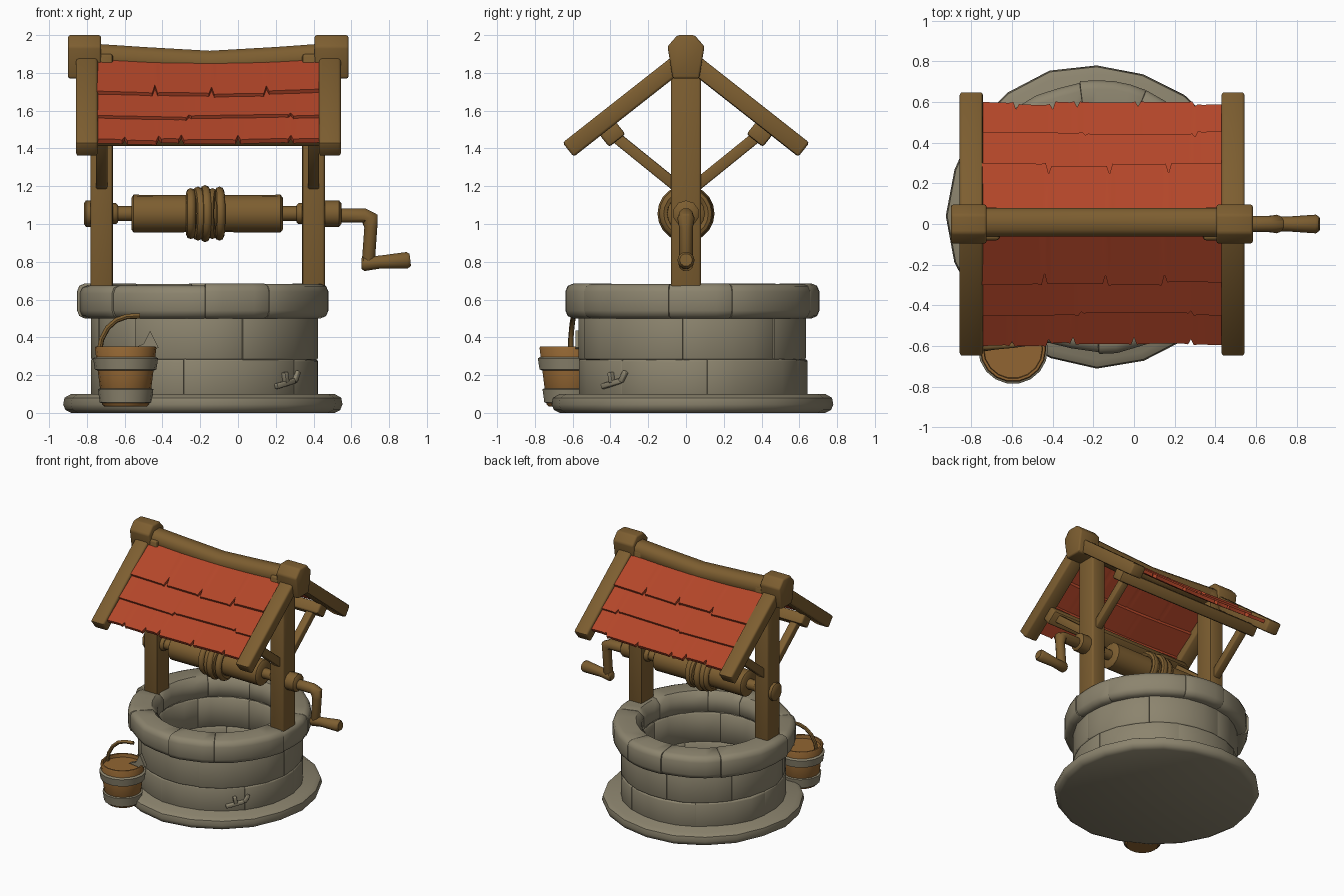
import bpy, bmesh, math, random
from mathutils import Vector as V

if "Cube" in bpy.data.objects:
    bpy.data.objects.remove(bpy.data.objects["Cube"])

random.seed(4)
CX, CY = -0.183, 0.032          # centre of the stone well
X, Y, Z = V((1, 0, 0)), V((0, 1, 0)), V((0, 0, 1))


def material(name, rgb):
    m = bpy.data.materials.new(name)
    m.diffuse_color = (*rgb, 1)
    m.use_nodes = True
    m.node_tree.nodes["Principled BSDF"].inputs["Base Color"].default_value = m.diffuse_color
    return m


STONE = material("grey stone", (0.262, 0.231, 0.156))
WOOD = material("brown wood", (0.205, 0.112, 0.030))
ROOF = material("red shingle", (0.45, 0.061, 0.022))
PAIL = material("bucket wood", (0.285, 0.130, 0.032))


def loft(name, lofts, mat, closed=False, bevel=0, limit=60, smooth=45):
    """Skin one or more lists of equal-sized rings into one object."""
    bm = bmesh.new()
    for rings in lofts:
        vs = [[bm.verts.new(p) for p in r] for r in rings]
        n = len(vs[0])
        for i in range(len(vs) if closed else len(vs) - 1):
            a, b = vs[i], vs[(i + 1) % len(vs)]
            for j in range(n):
                k = (j + 1) % n
                bm.faces.new((a[j], a[k], b[k], b[j]))
        if not closed:
            bm.faces.new(vs[0][::-1])
            bm.faces.new(vs[-1])
    bmesh.ops.recalc_face_normals(bm, faces=bm.faces[:])
    if bevel:
        es = [e for e in bm.edges if e.calc_face_angle(0) > math.radians(limit)]
        bmesh.ops.bevel(bm, geom=es, offset=bevel, segments=2, profile=0.5, affect='EDGES')
    me = bpy.data.meshes.new(name)
    bm.to_mesh(me)
    bm.free()
    me.materials.append(mat)
    me.shade_smooth()
    me.set_sharp_from_angle(angle=math.radians(smooth))
    ob = bpy.data.objects.new(name, me)
    bpy.context.collection.objects.link(ob)
    return ob


def beam(name, p0, p1, w, h, u, mat=WOOD, bevel=0.014):
    """Rectangular timber; w is measured along u, h across it."""
    p0, p1 = V(p0), V(p1)
    v = (p1 - p0).normalized().cross(u)
    sec = [u * a * w / 2 + v * b * h / 2 for a, b in ((-1, -1), (1, -1), (1, 1), (-1, 1))]
    return loft(name, [[[p + s for s in sec] for p in (p0, p1)]], mat, bevel=bevel)


def tube_rings(pts, radii, ref, n=12, closed=False):
    pts = [V(p) for p in pts]
    m, out = len(pts), []
    for i, p in enumerate(pts):
        a = pts[(i - 1) % m] if closed else pts[max(i - 1, 0)]
        b = pts[(i + 1) % m] if closed else pts[min(i + 1, m - 1)]
        t = (b - a).normalized()
        v = t.cross(ref).normalized()
        u = v.cross(t)
        out.append([p + radii[i] * (u * math.cos(q) + v * math.sin(q))
                    for q in (math.tau * k / n for k in range(n))])
    return out


def on(a, r, z):
    return V((CX + r * math.cos(a), CY + r * math.sin(a), z))


def lathe(name, prof, c, mat, n=20, jitter=0, bevel=0):
    f = [1 + random.uniform(-jitter, jitter) for _ in range(n)]
    rings = [[V((c[0] + r * f[k] * math.cos(math.tau * k / n),
                 c[1] + r * f[k] * math.sin(math.tau * k / n), z))
              for k in range(n)] for r, z in prof]
    return loft(name, [rings], mat, bevel=bevel)


def stone_ring(name, count, r0, r1, z0, z1, ch, start, dr, dz):
    """Ring of abutting curved stones with slightly different sizes."""
    cuts = [start + math.tau * (k + random.uniform(-0.2, 0.2)) / count for k in range(count)]
    cuts.append(cuts[0] + math.tau)
    stones = []
    for a0, a1 in zip(cuts, cuts[1:]):
        R, T, rings = r1 + random.uniform(-dr, dr), z1 + random.uniform(-dz, dz), []
        for i in range(5):
            a, q = a0 + (a1 - a0) * i / 4, R + random.uniform(-dr, dr) * 0.5
            prof = ((r0 + ch, z0), (q - ch, z0), (q - ch * .3, z0 + ch * .3), (q, z0 + ch),
                    (q, T - ch), (q - ch * .3, T - ch * .3), (q - ch, T),
                    (r0 + ch, T), (r0, T - ch), (r0, z0 + ch))
            rings.append([on(a, r, z) for r, z in prof])
        stones.append(rings)
    return loft(name, stones, STONE, bevel=0.005, limit=62)


# Stone well: footing, core, two wall courses, rim
lathe("stone_footing", [(0.70, 0), (0.73, 0.015), (0.742, 0.045), (0.735, 0.08), (0.70, 0.10)],
      (CX, 0.04), STONE, 20, 0.015)
loft("wall_core", [[[on(math.tau * k / 32, r, z) for r, z in
                     ((0.585, .05), (0.585, .64), (0.475, .64), (0.475, .05))]
                    for k in range(32)]], STONE, closed=True)
stone_ring("wall_lower_course", 7, 0.465, 0.608, 0.08, 0.285, 0.012, 0.2, 0.010, 0.004)
stone_ring("wall_upper_course", 7, 0.465, 0.602, 0.28, 0.52, 0.012, 0.65, 0.010, 0.0)
stone_ring("rim_stones", 9, 0.455, 0.665, 0.50, 0.68, 0.042, 0.4, 0.010, 0.006)

# Small raised chips on the wall
for i, (a, za, b, zb) in enumerate(((-51, .14, -38, .17), (-44, .16, -45, .215), (-38, .165, -35, .22))):
    a, b = math.radians(a), math.radians(b)
    beam(f"stone_chip_{i}", on(a, .607, za), on(b, .607, zb), 0.035, 0.028,
         V((math.cos(a), math.sin(a), 0)), STONE, 0.006)

# Timber frame, mirrored left/right and front/back
for side, px, rx, cx0, cx1 in (("left", -0.722, -0.80, -0.90, -0.725), ("right", 0.40, 0.487, 0.405, 0.585)):
    beam(f"{side}_post", (px, 0, 0.62), (px, 0, 1.90), 0.12, 0.16, X)
    out = cx0 if side == "left" else cx1
    hexa = ((-.098, 1.94), (-.045, 2.0), (.045, 2.0), (.098, 1.94), (.07, 1.77), (-.07, 1.77))
    loft(f"{side}_ridge_cap", [[[(x, y, z) for y, z in hexa] for x in (cx0, cx1)]],
         WOOD, bevel=0.012, limit=30)
    for s, end in ((-1, "front"), (1, "back")):
        beam(f"{side}_{end}_rafter", (rx, s * .03, 1.86), (rx, s * .624, 1.393), 0.115, 0.095, X)
        beam(f"{side}_{end}_brace", (px, s * .05, 1.20), (px, s * .39, 1.475), 0.06, 0.06, X, bevel=0.008)
for s, end in ((-1, "front"), (1, "back")):
    beam(f"{end}_purlin", (-0.80, s * .39, 1.475), (0.48, s * .39, 1.475), 0.11, 0.085,
         V((0, s * .79, -.62)).normalized())

# Sagging ridge beam
ridge = []
for x, z in ((-0.85, 1.895), (-0.5, 1.872), (-0.15, 1.852), (0.2, 1.872), (0.52, 1.895)):
    ridge.append([(x, .008 + .07 * a, z + .065 * b) for a, b in
                  ((-1, -.6), (-1, .5), (-.5, 1), (.5, 1), (1, .5), (1, -.6), (.6, -1), (-.6, -1))])
loft("ridge_beam", [ridge], WOOD, smooth=50)

# Shingle rows: notched lower edges, lower end raised over the row beneath
ROWS = (("lower", 0.40, 0.600, (-0.60, -0.42, -0.30, 0.0, 0.28), 0.035, 0.0),
        ("middle", 0.24, 0.452, (-0.26, 0.28), 0.018, 0.006),
        ("upper", 0.03, 0.300, (-0.44, -0.14, 0.15), 0.055, 0.012))
for s, end in ((-1, "front"), (1, "back")):
    for row, y0, y1, notches, deep, lift in ROWS:
        stations, drop = [], 0.0
        stations.append((-0.75, 0.0))
        for c in notches:
            c += 0.02 * (s > 0)
            d = random.uniform(0.6, 1.1) * deep
            stations += [(c - .035, drop - .004), (c - .014, drop), (c, drop - d)]
            drop = random.uniform(-.014, .006)
            stations += [(c + .014, drop), (c + .035, drop - .003)]
        stations.append((0.43, drop))
        rings = []
        for x, d in stations:
            sag = 0.022 * (1 - ((x + .16) / .6) ** 2)

            def at(y, off):
                return (x, s * y, 1.885 - 0.81 * (y - .05) + off - sag * (1 - .5 * y / .6))
            ye = y1 + d
            rings.append([at(y0, -.008), at(ye, .010 + lift), at(ye - .012, -.022 + lift), at(y0, -.035)])
        loft(f"{end}_{row}_shingles", [rings], ROOF, smooth=25)

# Windlass: drum, axle, hubs, rope coils
AZ = 1.055


def rod(name, xs, rs, n=16, bevel=0.0):
    loft(name, [tube_rings([(x, 0, AZ) for x in xs], rs, Z, n)], WOOD, bevel=bevel)


rod("windlass_drum", (-.563, -.553, -.15, .225, .237), (.085, .1, .098, .1, .085))
rod("windlass_axle", (-.79, .5), (.04, .04), 12)
rod("left_hub", (-.815, -.805, -.775), (.055, .07, .07), 10)
rod("left_collar", (-.665, -.645, -.635), (.055, .055, .045), 10)
rod("right_collar", (.31, .32, .345), (.045, .055, .055), 10)
rod("right_hub", (.455, .535, .547), (.07, .07, .055), 10)
for i in range(5):
    x, tilt, r = -0.25 + .038 * i, random.uniform(-.022, .022), .11 + .008 * (i % 3)
    pts = [(x + tilt * math.cos(q), r * math.cos(q), AZ + r * math.sin(q))
           for q in (math.tau * k / 20 for k in range(20))]
    loft(f"rope_coil_{i}", [tube_rings(pts, [.025] * 20, X, 8, True)], WOOD, closed=True)

# Crank and grip
loft("crank_arm", [tube_rings([(.52, 0, 1.045), (.67, 0, 1.045), (.70, 0, 1.03), (.703, 0, .98), (.69, 0, .80)],
                              [.04, .04, .046, .036, .036], Y, 10)], WOOD, bevel=0.006)
loft("crank_grip", [tube_rings([(.655, 0, .79), (.667, 0, .79), (.75, 0, .798), (.895, 0, .808), (.912, 0, .81)],
                               [.03, .041, .036, .046, .034], Y, 10)], WOOD)

# Bucket with iron bands, bail handle and lug
BC = (-0.595, -0.615)
lathe("bucket", [(.115, .035), (.125, .045), (.163, .345), (.158, .352), (.146, .352), (.143, .325)], BC, PAIL, 18)
lathe("bucket_upper_band", [(.15, .225), (.163, .23), (.172, .288), (.16, .297)], BC, STONE, 18)
lathe("bucket_lower_band", [(.125, .052), (.137, .055), (.147, .125), (.135, .13)], BC, STONE, 18)
loft("bucket_handle", [tube_rings([(-.735, -.61, .32), (-.722, -.61, .39), (-.69, -.605, .45), (-.645, -.60, .49),
                                   (-.59, -.595, .51), (-.52, -.585, .513)],
                                  [.014] * 6, Y, 8)], WOOD)
loft("bucket_lug", [[[(x, y, z) for x, z in ((-.56, .34), (-.50, .365), (-.465, .435), (-.42, .345), (-.47, .33))]
                     for y in (-.585, -.555)]], STONE)
